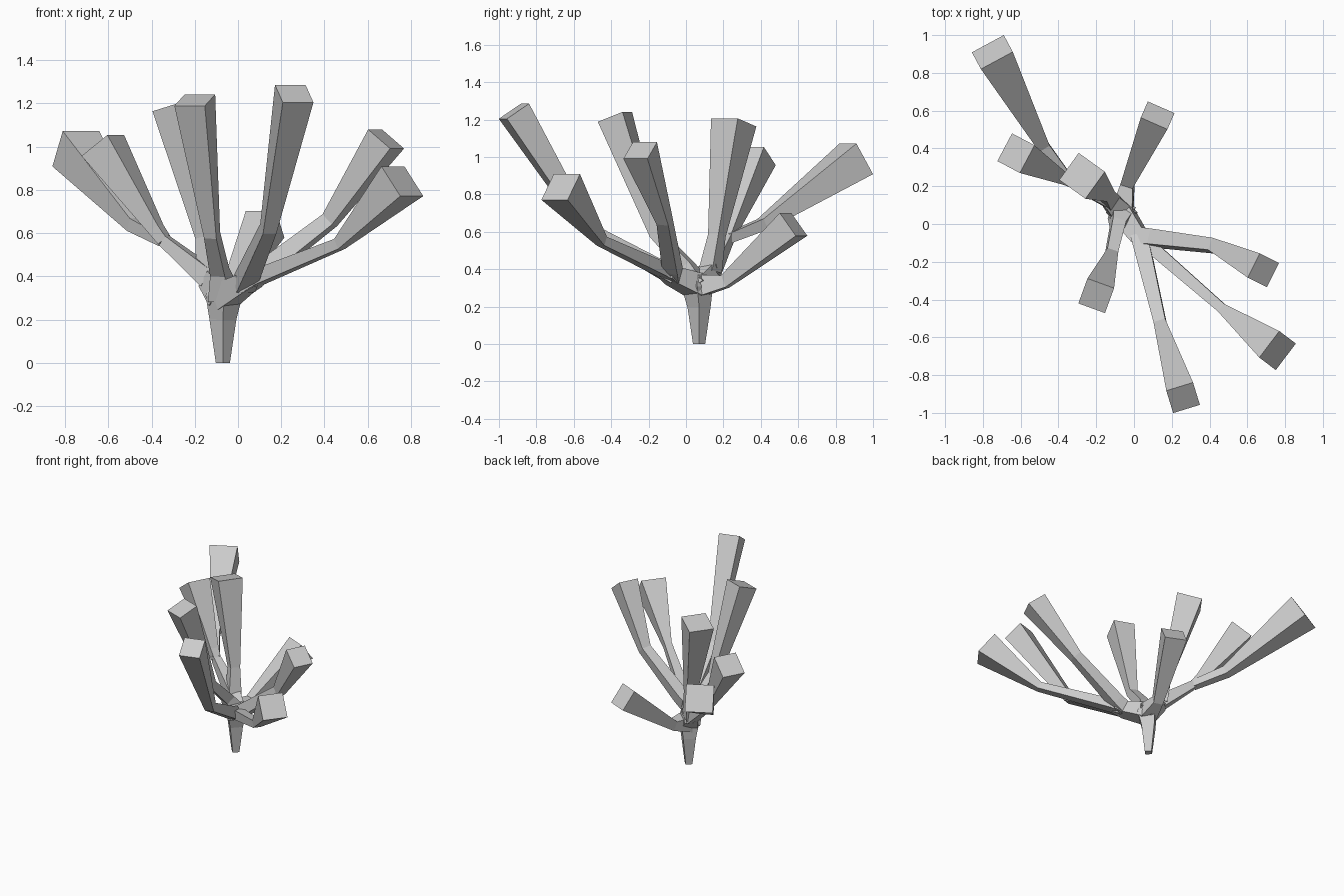
import bpy, bmesh
from mathutils import Vector

if "Cube" in bpy.data.objects:
    bpy.data.objects.remove(bpy.data.objects["Cube"])


def limb(name, nodes, heading=None):
    """Square tube through (x, y, z, half_size) nodes, mitred at each joint."""
    pts = [Vector(n[:3]) for n in nodes]
    last = Vector(heading) if heading else pts[-1] - pts[-2]
    tip_side = Vector((-last.y, last.x, 0)).normalized()
    bm = bmesh.new()
    rings = []
    for i, p in enumerate(pts):
        tan = Vector()
        if i > 0:
            tan += (p - pts[i - 1]).normalized()
        if i < len(pts) - 1:
            tan += (pts[i + 1] - p).normalized()
        tan.normalize()
        side = (tip_side - tan * tip_side.dot(tan)).normalized()
        up = tan.cross(side)
        h = nodes[i][3]
        rings.append([bm.verts.new(p + side * a * h + up * b * h)
                      for a, b in ((1, 1), (-1, 1), (-1, -1), (1, -1))])
    for r, s in zip(rings, rings[1:]):
        for k in range(4):
            j = (k + 1) % 4
            bm.faces.new((r[k], r[j], s[j], s[k]))
    bm.faces.new(rings[0][::-1])
    bm.faces.new(rings[-1])
    bmesh.ops.recalc_face_normals(bm, faces=bm.faces)
    mesh = bpy.data.meshes.new(name)
    bm.to_mesh(mesh)
    bm.free()
    ob = bpy.data.objects.new(name, mesh)
    bpy.context.collection.objects.link(ob)


# Trunk and the hub it opens into
collar = (-0.07, 0.07, 0.2, 0.044)
hub = (-0.065, 0.06, 0.31, 0.06)
limb("trunk", [(-0.07, 0.07, 0, 0.023), collar, hub, (-0.065, 0.06, 0.37, 0.04)], (1, 1, 0))

# Shared forks
fork_front = (0.03, -0.07, 0.365, 0.045)
fork_back = (-0.13, 0.13, 0.39, 0.045)
fork_left = (-0.34, 0.225, 0.565, 0.026)
limb("front_fork", [hub, fork_front, (0.08, -0.1, 0.39, 0.04)])
limb("back_fork", [hub, fork_back])
limb("left_fork", [fork_back, fork_left])

# Branches: start, joint, flared square tip
limb("branch_far_left", [fork_left, (-0.48, 0.41, 0.64, 0.032), (-0.75, 0.91, 0.99, 0.096)])
limb("branch_left", [fork_left, (-0.38, 0.245, 0.62, 0.03), (-0.625, 0.375, 1.005, 0.083)])
limb("branch_upright_back", [fork_back, (-0.15, 0.165, 0.58, 0.034), (-0.275, 0.255, 1.185, 0.088)])
limb("branch_low_back", [hub, (-0.035, 0.21, 0.335, 0.034), (0.125, 0.575, 0.64, 0.077)])
limb("branch_upright_front", [hub, (-0.085, -0.0, 0.42, 0.036), (-0.12, -0.16, 0.59, 0.03),
                              (-0.2, -0.38, 1.215, 0.075)])
limb("branch_front", [fork_front, (0.14, -0.53, 0.62, 0.032), (0.26, -0.92, 1.245, 0.074)])
limb("branch_right", [fork_front, (0.1, -0.075, 0.41, 0.042), (0.425, -0.115, 0.66, 0.034),
                      (0.685, -0.245, 1.035, 0.072)])
limb("branch_front_right", [fork_front, (0.09, -0.12, 0.395, 0.035), (0.47, -0.45, 0.55, 0.026),
                            (0.76, -0.67, 0.84, 0.088)])
